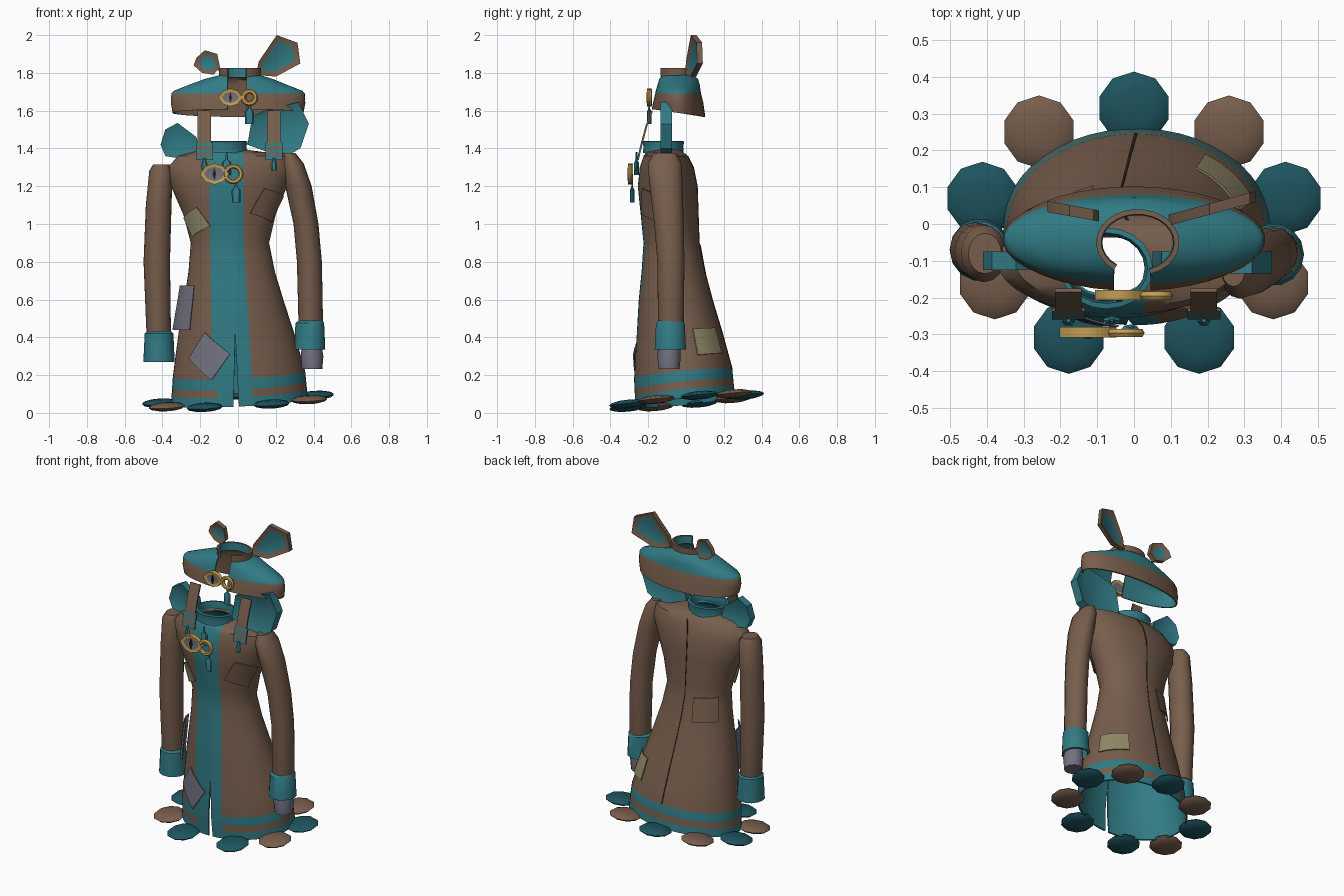
import bpy, bmesh, math
from mathutils import Vector

if "Cube" in bpy.data.objects:
    bpy.data.objects.remove(bpy.data.objects["Cube"])

def material(name, r, g, b):
    m = bpy.data.materials.new(name)
    m.diffuse_color = (r, g, b, 1)
    m.use_nodes = True
    m.node_tree.nodes["Principled BSDF"].inputs["Base Color"].default_value = m.diffuse_color
    return m

BROWN = material("brown cloth", .185, .112, .073)
TEAL = material("teal cloth", .031, .197, .234)
DEEP = material("deep teal", .013, .09, .115)
GREY = material("grey cloth", .165, .167, .215)
TAN = material("tan cloth", .28, .25, .14)
GOLD = material("gold", .55, .34, .09)
DARK = material("dark seam", .025, .017, .012)

def finish(name, bm, mats, solid=0, lining=0):
    bmesh.ops.recalc_face_normals(bm, faces=bm.faces[:])
    me = bpy.data.meshes.new(name)
    bm.to_mesh(me)
    bm.free()
    ob = bpy.data.objects.new(name, me)
    bpy.context.collection.objects.link(ob)
    for m in mats:
        me.materials.append(m)
    if solid:
        s = ob.modifiers.new("thickness", 'SOLIDIFY')
        s.thickness, s.offset, s.material_offset = solid, -1, lining
    return ob

def grid(name, rows, mats, rule=lambda r, c: 0, wrap=False, caps=False, solid=0, lining=0):
    """Skin rows of points with quads; rule(row, column) picks the material."""
    bm = bmesh.new()
    vs = [[bm.verts.new(p) for p in row] for row in rows]
    n = len(rows[0])
    for r in range(len(rows) - 1):
        for c in range(n if wrap else n - 1):
            d = (c + 1) % n
            f = bm.faces.new((vs[r][c], vs[r][d], vs[r + 1][d], vs[r + 1][c]))
            f.material_index = rule(r, c)
    if caps:
        bm.faces.new(vs[0])
        bm.faces.new(vs[-1])
    bmesh.ops.remove_doubles(bm, verts=bm.verts[:], dist=1e-5)
    return finish(name, bm, mats, solid, lining)

def loft(name, rings, n, mats, **kw):
    """Rings are (centre x, centre y, z, radius x, radius y)."""
    rows = [[(x + a * math.cos(2 * math.pi * i / n), y + b * math.sin(2 * math.pi * i / n), z)
             for i in range(n)] for x, y, z, a, b in rings]
    return grid(name, rows, mats, wrap=True, **kw)

def split_ring(x, y, z, a, b, n=36, left=-.055, right=.045, dip=0):
    """Ring left open at the front between two x positions; dip lowers its back."""
    t0 = -math.pi / 2 + math.asin((right - x) / a)
    t1 = 1.5 * math.pi + math.asin((left - x) / a)
    ts = [t0 + (t1 - t0) * i / n for i in range(n + 1)]
    return [(x + a * math.cos(t), y + b * math.sin(t), z - dip * math.sin(t)) for t in ts]

def lerp_table(table, z):
    for a, b in zip(table, table[1:]):
        if z <= b[0]:
            t = max(0, (z - a[0]) / (b[0] - a[0]))
            return [p + (q - p) * t for p, q in zip(a[1:], b[1:])]
    return table[-1][1:]

# coat outline: z, left x, right x, front y, back y
COAT = [(.06, -.355, .37, -.268, .26), (.21, -.345, .355, -.275, .245), (.43, -.315, .295, -.26, .19),
        (.6, -.285, .24, -.25, .14), (.75, -.262, .195, -.235, .1), (.9, -.25, .165, -.225, .07),
        (1.05, -.29, .2, -.24, .065), (1.2, -.355, .26, -.255, .06), (1.3, -.37, .295, -.245, .04),
        (1.36, -.32, .285, -.225, .01), (1.395, -.18, .04, -.2, -.03)]
# placket: z, left x, middle x, right x
PLACKET = [(.06, -.1, -.01, .08), (.43, -.14, -.015, .06), (.9, -.148, -.05, .03), (1.4, -.155, -.06, .03)]

def surf(th, z, off=0):
    l, r, f, b = lerp_table(COAT, z)
    x = (l + r) / 2 + ((r - l) / 2 + off) * math.cos(th)
    y = (f + b) / 2 + ((b - f) / 2 + off) * math.sin(th)
    fade = min(1, max(0, (.5 - z) / .3))
    return Vector((x, y, z + fade * (.05 * x + .1 * y)))

def front_angle(x, z):
    l, r, _, _ = lerp_table(COAT, z)
    return -math.pi / 2 + math.asin(max(-.95, min(.95, (2 * x - l - r) / (r - l))))

# coat with placket, hem stripes, front slit and teal lining
ZS = [.06, .11, .15, .207, .32, .43, .52, .6, .68, .75, .83, .9, .97, 1.05, 1.12, 1.2, 1.25, 1.3, 1.335, 1.36, 1.38, 1.395]
rows = []
for z in ZS:
    xl, xm, xr = lerp_table(PLACKET, z)
    gap = max(0, .43 - z) / .37 * .015
    a0, a1 = front_angle(xm + gap, z), front_angle(xr, z)
    a2, a3 = front_angle(xl, z) + 2 * math.pi, front_angle(xm - gap, z) + 2 * math.pi
    ths = [a0 + (a1 - a0) * i / 3 for i in range(3)] + [a1 + (a2 - a1) * i / 42 for i in range(42)]
    ths += [a2 + (a3 - a2) * i / 3 for i in range(4)]
    rows.append([surf(t, z) for t in ths])
grid("coat", rows, [BROWN, TEAL, TEAL, TEAL],
     lambda r, c: 1 if c < 3 or c >= 45 or r in (0, 2) else 0, solid=.01, lining=2)
# back seam
grid("back_seam", [[surf(math.pi / 2 + d, z, .002) for d in (-.012, .012)] for z in ZS[3:20]], [DARK], solid=.003)

# collar
loft("collar", [(-.075, -.12, 1.375, .11, .093), (-.075, -.12, 1.41, .104, .09), (-.075, -.12, 1.44, .112, .096)],
     20, [TEAL], solid=.015)

# sewn patches that follow the coat
def patch(name, th, z, w, h, rot, mat, off=.013):
    step = (surf(th + .01, z) - surf(th - .01, z)).length / .02
    c, s = math.cos(rot), math.sin(rot)
    uv = [i / 4 - .5 for i in range(5)]
    rows = [[surf(th + (u * w * c - v * h * s) / step, z + u * w * s + v * h * c, off) for u in uv] for v in uv]
    grid(name, rows, [mat], solid=.006)

patch("chest_patch_tan", front_angle(-.225, 1.01), 1.01, .13, .11, .45, TAN)
patch("chest_patch_brown", front_angle(.16, 1.1), 1.1, .15, .14, -.3, BROWN)
patch("side_patch_grey", math.radians(203), .56, .15, .23, .0, GREY, .035)
patch("front_patch_grey", front_angle(-.155, .3), .32, .17, .155, -.65, GREY, .015)
patch("hip_patch_tan", math.radians(37), .37, .17, .15, .03, TAN)
patch("back_patch_brown", math.radians(130), .82, .15, .15, .05, BROWN)

# sleeves, cuffs and the single glove
loft("sleeve_left", [(-.42, -.07, .35, .055, .06), (-.42, -.07, .43, .065, .068), (-.43, -.07, .8, .07, .075),
                     (-.42, -.075, 1.1, .068, .075), (-.408, -.08, 1.28, .062, .078), (-.405, -.08, 1.315, .045, .055)],
     16, [BROWN], caps=True)
loft("sleeve_right", [(.385, -.08, .4, .055, .06), (.385, -.08, .48, .065, .068), (.378, -.08, .8, .066, .072),
                      (.36, -.09, 1.0, .066, .078), (.32, -.105, 1.2, .07, .087), (.288, -.113, 1.32, .06, .09),
                      (.27, -.11, 1.375, .035, .06)], 16, [BROWN], caps=True)
loft("cuff_left", [(-.418, -.07, .27, .083, .085), (-.418, -.07, .42, .076, .078), (-.418, -.07, .435, .062, .064)],
     14, [TEAL], solid=.012)
loft("cuff_right", [(.38, -.083, .335, .082, .085), (.38, -.083, .475, .076, .078), (.385, -.083, .49, .062, .064)],
     14, [TEAL], solid=.012)
loft("glove", [(.392, -.09, .232, .054, .056), (.392, -.09, .3, .06, .062), (.39, -.088, .36, .052, .056)],
     12, [GREY], caps=True)

# hem discs, alternating colours, with none at the slit
SPOTS = [(.177, -.308), (.378, -.16), (.412, .07), (.258, .25), (0, .315)]
for i, (px, py) in enumerate(SPOTS):
    for x in ([px, -px] if px else [0]):
        bm = bmesh.new()
        bmesh.ops.create_uvsphere(bm, u_segments=10, v_segments=6, radius=.099)
        for v in bm.verts:
            vx, vy = v.co.x + x, v.co.y + py
            v.co = (vx, vy, v.co.z * .23 + .066 + .05 * vx + .09 * vy)
        finish("hem_disc", bm, [BROWN if i % 2 else DEEP])

# hat split at the front: brown band, teal dome, lining teal at the sides and brown behind
HAT = [split_ring(0, -.04, 1.588, .347, .142, dip=.02), split_ring(0, -.042, 1.64, .357, .134),
       split_ring(0, -.042, 1.69, .354, .122), split_ring(0, -.042, 1.705, .342, .119),
       split_ring(0, -.04, 1.735, .265, .113), split_ring(.005, -.04, 1.768, .18, .104),
       split_ring(.01, -.045, 1.788, .108, .085)]
grid("hat", HAT, [BROWN, TEAL, BROWN, TEAL, TEAL, TEAL, BROWN, BROWN],
     lambda r, c: int(r > 1) + 2 * int(11 <= c <= 24), solid=.008, lining=4)
# crown, open at the front
grid("hat_crown", [split_ring(.01, -.05, z, a, a * .8, 22) for z, a in ((1.775, .11), (1.825, .113))],
     [BROWN, TEAL], solid=.014, lining=1)

# flat shapes with a raised rim on both sides: outline (x, z) at depth y, leaning back by slope
def rimmed(name, pts, y, mats, slope=0, thick=.03, rim=.02, sink=.01):
    bm = bmesh.new()
    front = bm.faces.new([bm.verts.new((px, y + slope * abs(px), pz)) for px, pz in pts])
    ext = bmesh.ops.extrude_face_region(bm, geom=[front], use_keep_orig=True)
    back = [f for f in ext["geom"] if isinstance(f, bmesh.types.BMFace)][0]
    for v in back.verts:
        v.co.y += thick
    bmesh.ops.recalc_face_normals(bm, faces=bm.faces[:])
    for f in (front, back):
        bmesh.ops.inset_region(bm, faces=[f], thickness=rim, depth=-sink, use_even_offset=True)
        f.material_index = 1
    return finish(name, bm, mats)

rimmed("hat_ear_right", [(.095, 1.79), (.11, 1.86), (.205, 2.0), (.315, 1.96), (.33, 1.85), (.2, 1.78)],
       -.03, [BROWN, TEAL], .27, rim=.026)
rimmed("hat_ear_left", [(-.22, 1.88), (-.175, 1.92), (-.11, 1.9), (-.095, 1.83), (-.13, 1.79), (-.19, 1.8),
                        (-.235, 1.84)], -.01, [BROWN, TEAL], .18, rim=.022)
rimmed("fin_left", [(-.41, 1.42), (-.385, 1.5), (-.32, 1.535), (-.22, 1.46), (-.2, 1.38), (-.27, 1.34),
                    (-.385, 1.36)], -.125, [TEAL, TEAL], thick=.05, rim=.028, sink=.012)
rimmed("fin_right", [(.05, 1.42), (.075, 1.57), (.14, 1.6), (.32, 1.645), (.375, 1.53), (.33, 1.4), (.24, 1.35)],
       -.135, [TEAL, TEAL], thick=.06, rim=.035, sink=.018)

# hanging straps with striped ends and tassels
SZ = [1.6, 1.52, 1.435, 1.43, 1.412, 1.394, 1.376, 1.358, 1.34]
for side, x in (("left", -.178), ("right", .19)):
    rows = [[(x + s * (.036 if z > 1.432 else .045), -.185 - .075 * ((1.6 - z) / .26) ** .8, z) for s in (-1, 1)] for z in SZ]
    grid("strap_" + side, rows, [BROWN, TEAL], lambda r, c: int(r > 2 and r % 2), solid=.01)
    loft("tassel_" + side, [(x, -.262, 1.35, .006, .006), (x, -.265, 1.31, .018, .012), (x, -.268, 1.28, .012, .008)],
         6, [TEAL], caps=True)

# slit-eye brooches with a gold ring beside each
def brooch(label, x, y, z, k, ring_x, ring_r):
    lens = [(-.078, 0), (-.045, .042), (0, .056), (.045, .042), (.078, 0), (.045, -.042), (0, -.056), (-.045, -.042)]
    rimmed(label + "_brooch", [(x + a * k, z + b * k) for a, b in lens], y, [GOLD, GREY], thick=.028, rim=.017, sink=.004)
    rimmed(label + "_pupil", [(x + a * k, z + b * k) for a, b in ((-.01, 0), (0, .034), (.01, 0), (0, -.034))],
           y - .003, [DARK, DARK], thick=.008, rim=.001, sink=0)
    bpy.ops.mesh.primitive_torus_add(location=(ring_x, y + .012, z), rotation=(math.pi / 2, 0, 0), major_segments=16,
                                     minor_segments=6, major_radius=ring_r, minor_radius=.013)
    bpy.context.object.name = label + "_ring"
    bpy.context.object.data.materials.append(GOLD)

brooch("hat", -.04, -.207, 1.67, .85, .06, .033)
brooch("chest", -.125, -.308, 1.265, 1, -.025, .041)

# small hanging tags on cords
def tag(name, x, y, z, top):
    loft(name, [(x, y, z - .04, .022, .012), (x, y, z + .025, .024, .012), (x, y, z + .04, .008, .005),
                (x, y, top, .004, .004)], 8, [TEAL], caps=True)

tag("hat_tag", .06, -.195, 1.57, 1.635)
tag("chest_tag", -.01, -.285, 1.155, 1.22)
tag("collar_tag", -.06, -.262, 1.3, 1.38)

# smooth shading with crisp edges
bpy.ops.object.select_all(action='SELECT')
bpy.context.view_layer.objects.active = bpy.data.objects["coat"]
bpy.ops.object.convert(target='MESH')
bpy.ops.object.shade_smooth_by_angle(angle=math.radians(35))
